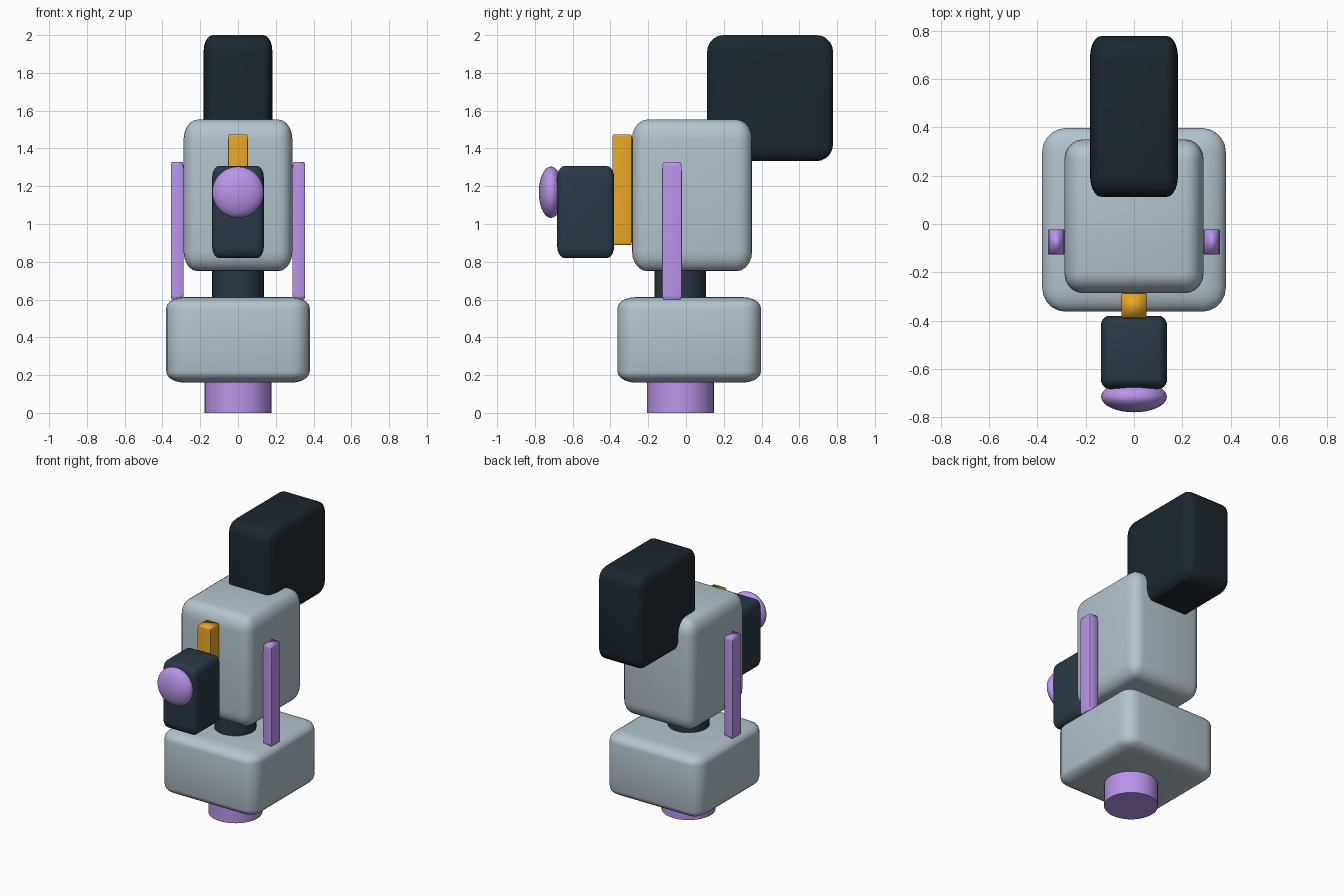
import bpy
from math import radians

if "Cube" in bpy.data.objects:
    bpy.data.objects.remove(bpy.data.objects["Cube"])


def material(name, rgb):
    m = bpy.data.materials.new(name)
    m.diffuse_color = (*[c ** 2.2 for c in rgb], 1)
    m.use_nodes = True
    m.node_tree.nodes["Principled BSDF"].inputs["Base Color"].default_value = m.diffuse_color
    return m


SHELL = material("pale_shell", (0.70, 0.76, 0.80))
DARK = material("dark_slate", (0.18, 0.23, 0.28))
BLACK = material("near_black", (0.13, 0.17, 0.20))
VIOLET = material("violet", (0.72, 0.58, 0.92))
AMBER = material("amber", (0.92, 0.65, 0.16))


def finish(ob, name, mat, angle=40):
    ob.name = name
    ob.data.materials.append(mat)
    bpy.ops.object.shade_smooth_by_angle(angle=radians(angle))
    return ob


def box(name, x, y, z, mat, bevel=0.13, segments=5):
    """Box from (min, max) ranges; the bevel stretches with the box."""
    ranges = (x, y, z)
    bpy.ops.mesh.primitive_cube_add(size=1, location=[(a + b) / 2 for a, b in ranges])
    ob = bpy.context.object
    ob.scale = [b - a for a, b in ranges]
    mod = ob.modifiers.new("rounding", "BEVEL")
    mod.width = bevel
    mod.segments = segments
    bpy.ops.object.modifier_apply(modifier=mod.name)
    return finish(ob, name, mat)


def post(name, radius, z0, z1, mat):
    bpy.ops.mesh.primitive_cylinder_add(vertices=40, radius=radius, depth=z1 - z0,
                                        location=(0, -0.03, (z0 + z1) / 2))
    return finish(bpy.context.object, name, mat)


# Foot, base housing and neck
post("foot", 0.177, 0, 0.24, VIOLET)
box("base_housing", (-0.38, 0.38), (-0.363, 0.397), (0.16, 0.613), SHELL)
post("neck", 0.137, 0.55, 0.82, DARK)

# Main body with the large rear block
box("body", (-0.288, 0.288), (-0.286, 0.35), (0.75, 1.553), SHELL)
box("rear_block", (-0.182, 0.182), (0.112, 0.778), (1.333, 2.0), BLACK)

# Side bars
for side, name in ((-1, "left_bar"), (1, "right_bar")):
    box(name, sorted((side * 0.288, side * 0.356)), (-0.127, -0.022),
        (0.6, 1.327), VIOLET, 0.07, 2)

# Front rail, front block and domed button
box("front_rail", (-0.052, 0.052), (-0.39, -0.286), (0.888, 1.475), AMBER, 0.05, 2)
box("front_block", (-0.137, 0.137), (-0.682, -0.38), (0.82, 1.307), DARK)
bpy.ops.mesh.primitive_uv_sphere_add(segments=40, ring_count=20, radius=0.136,
                                     location=(0, -0.715, 1.168))
button = bpy.context.object
button.scale = (1, 0.47, 1)
finish(button, "front_button", VIOLET)
